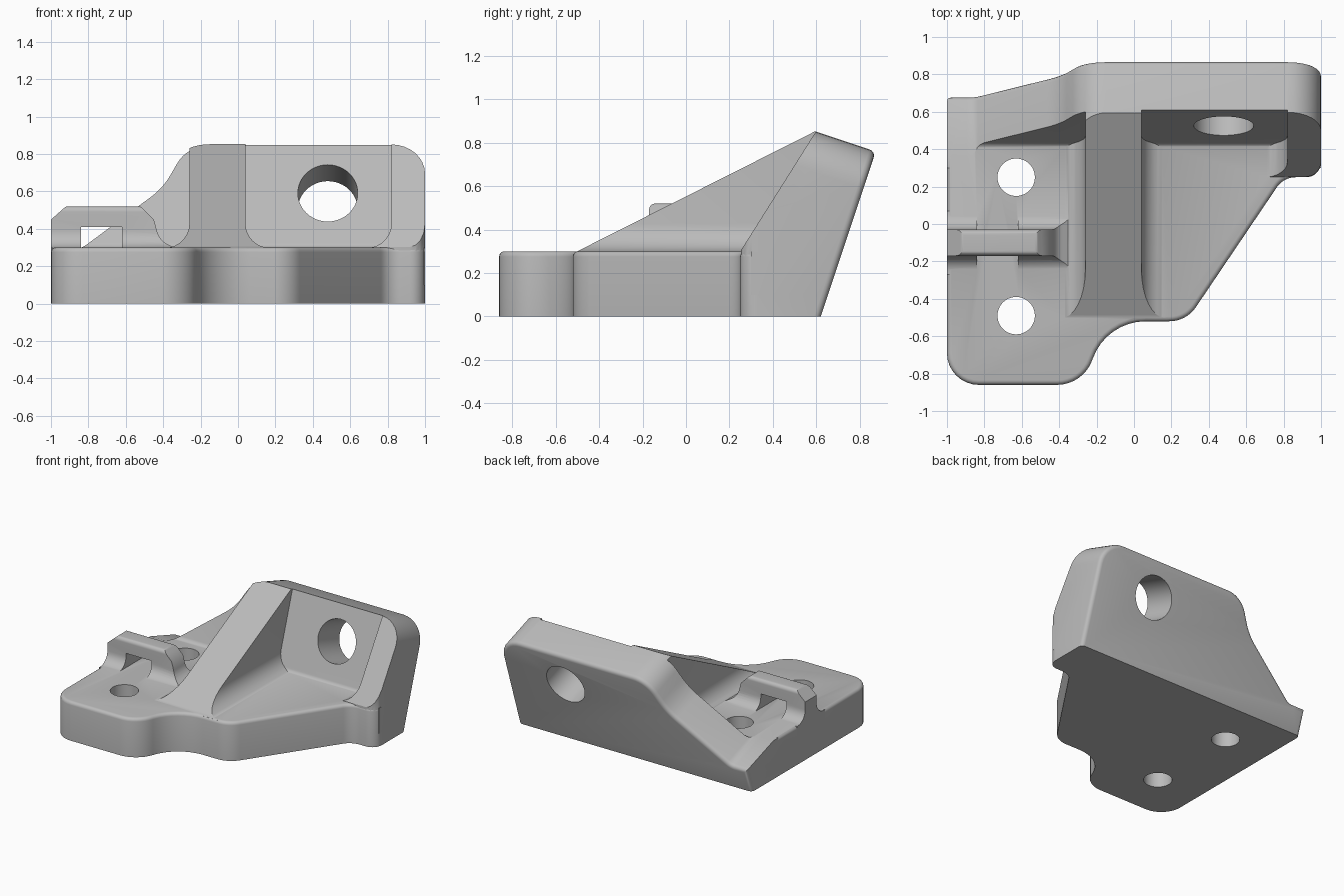
import bpy, bmesh, math
from mathutils import Vector, Matrix

if "Cube" in bpy.data.objects:
    bpy.data.objects.remove(bpy.data.objects["Cube"], do_unlink=True)

grey = bpy.data.materials.new("light grey")
grey.use_nodes = True
grey.diffuse_color = (0.5, 0.5, 0.5, 1)
grey.node_tree.nodes["Principled BSDF"].inputs["Base Color"].default_value = (0.5, 0.5, 0.5, 1)

# Directions of the leaning wall: up the slope, and out through its back
UP = Vector((0, 1, 3)).normalized()
OUT = Vector((0, 3, -1)).normalized()
FOOT = Vector((0, 0.62, 0))
FLOOR = 0.298          # fillets run out just under the plate top


def rounded(corners, steps=8):
    """Polygon from (x, y) or (x, y, radius) corners."""
    result = []
    for i, c in enumerate(corners):
        p = Vector(c[:2])
        if len(c) < 3:
            result.append(p)
            continue
        a = (Vector(corners[i - 1][:2]) - p).normalized()
        b = (Vector(corners[(i + 1) % len(corners)][:2]) - p).normalized()
        half = a.angle(b) / 2
        centre = p + (a + b).normalized() * (c[2] / math.sin(half))
        start = p + a * (c[2] / math.tan(half)) - centre
        end = p + b * (c[2] / math.tan(half)) - centre
        sweep = math.atan2(start.x * end.y - start.y * end.x, start.dot(end))
        for k in range(steps + 1):
            result.append(centre + Matrix.Rotation(sweep * k / steps, 2) @ start)
    return result


def finish(name, bm):
    bmesh.ops.recalc_face_normals(bm, faces=bm.faces)
    mesh = bpy.data.meshes.new(name)
    bm.to_mesh(mesh)
    bm.free()
    mesh.materials.append(grey)
    ob = bpy.data.objects.new(name, mesh)
    bpy.context.collection.objects.link(ob)
    return ob


def prism(name, corners, axes, lo, hi, origin=Vector(), bevel=None, width=0.03, cut=None):
    """Extrude a rounded profile, bevel chosen edges, optionally slice off the top."""
    u, v, w = (Vector(a) for a in axes)
    bm = bmesh.new()
    ring = [bm.verts.new(origin + u * p.x + v * p.y + w * lo) for p in rounded(corners)]
    face = bm.faces.new(ring)
    moved = bmesh.ops.extrude_face_region(bm, geom=[face])["geom"]
    bmesh.ops.translate(bm, verts=[g for g in moved if isinstance(g, bmesh.types.BMVert)],
                        vec=w * (hi - lo))
    bmesh.ops.recalc_face_normals(bm, faces=bm.faces)
    if bevel:
        edges = [e for e in bm.edges if all(bevel(x.co) for x in e.verts)]
        bmesh.ops.bevel(bm, geom=edges, offset=width, segments=4, profile=0.5,
                        affect='EDGES', clamp_overlap=False)
    if cut:
        geom = bm.verts[:] + bm.edges[:] + bm.faces[:]
        bmesh.ops.bisect_plane(bm, geom=geom, plane_co=cut[0], plane_no=cut[1], clear_outer=True)
        bmesh.ops.holes_fill(bm, edges=[e for e in bm.edges if e.is_boundary], sides=0)
    return finish(name, bm)


def cylinder(name, centre, direction, radius, depth):
    bm = bmesh.new()
    spin = direction.to_track_quat('Z', 'Y').to_matrix().to_4x4()
    bmesh.ops.create_cone(bm, cap_ends=True, segments=48, radius1=radius, radius2=radius,
                          depth=depth, matrix=Matrix.Translation(centre) @ spin)
    return finish(name, bm)


def combine(target, tool, operation):
    mod = target.modifiers.new("combine", 'BOOLEAN')
    mod.operation, mod.solver, mod.object = operation, 'EXACT', tool
    bpy.context.view_layer.objects.active = target
    bpy.ops.object.modifier_apply(modifier=mod.name)
    bpy.data.objects.remove(tool, do_unlink=True)


X, Y, Z = Vector((1, 0, 0)), Vector((0, 1, 0)), Vector((0, 0, 1))

# Base plate with softened top rim
bracket = prism("bracket", [
    (-1, -0.86, 0.17), (-0.27, -0.86, 0.2), (-0.15, -0.52, 0.3), (0.28, -0.52, 0.17),
    (0.8, 0.25, 0.12), (1, 0.25, 0.08), (1, 1), (-1, 1)],
    (X, Y, Z), 0, 0.3, bevel=lambda c: c.z > 0.29, width=0.025)

# Leaning wall, with a small fillet at its foot
wall = prism("wall", [
    (0.3, 0.1), (0.3, FLOOR), (0.427, FLOOR, 0.04), (0.661, 1), (1.3, 1), (1.3, 0.1)],
    (Y, Z, X), -1.1, 1.1)

# Tall rib with flared foot, sloping up to the wall top
rib = prism("rib", [
    (-0.4, 0.1), (-0.4, FLOOR), (-0.26, FLOOR, 0.13), (-0.26, 1),
    (0.04, 1), (0.04, FLOOR, 0.13), (0.18, FLOOR), (0.18, 0.1)],
    (X, Z, Y), -0.51, 0.64, cut=((0, -0.5, 0.3), (0, -0.555, 1.1)))

# Short end flange with rounded front corner
flange = prism("flange", [
    (0.68, 0.1), (0.68, FLOOR), (0.82, FLOOR, 0.13), (0.82, 1), (1, 1), (1, 0.1)],
    (X, Z, Y), 0.252, 0.64, bevel=lambda c: c.x > 0.99 and c.y < 0.26, width=0.08,
    cut=((0, 0.25, 0.3), (0, -0.555, 0.35)))

for part in (wall, rib, flange):
    combine(bracket, part, 'UNION')

# Trim everything to the wall outline, swept square to the leaning back
envelope = prism("envelope", [
    (-1, -0.8), (1, -0.8), (1, 0.8, 0.18), (-0.27, 0.8, 0.2),
    (-0.4, 0.56, 0.4), (-0.86, 0.2, 0.1), (-1, 0.2)],
    (X, UP, OUT), -2.2, 0, origin=FOOT,
    bevel=lambda c: abs((c - FOOT).dot(OUT)) < 0.01 and not (c - FOOT).dot(UP) < -0.9)
combine(bracket, envelope, 'INTERSECT')

# Bolt holes
combine(bracket, cylinder("wall_hole", FOOT + X * 0.48 + UP * 0.53 - OUT * 0.15, OUT, 0.16, 0.7),
        'DIFFERENCE')
for y in (0.25, -0.49):
    combine(bracket, cylinder("base_hole", Vector((-0.63, y, 0.15)), Z, 0.1, 0.6), 'DIFFERENCE')

# Tie loop: flared bar, shaped from the front, with a slot through it
loop = prism("tie_loop", [
    (-0.27, 0.2), (-0.27, FLOOR), (-0.17, FLOOR, 0.09), (-0.17, 0.52, 0.03),
    (-0.03, 0.52, 0.03), (-0.03, FLOOR, 0.09), (0.07, FLOOR), (0.07, 0.2)],
    (Y, Z, X), -1, -0.3)
combine(loop, prism("loop_shape", [
    (-1.1, 0.1), (-1.1, 0.36), (-0.92, 0.52, 0.03), (-0.52, 0.52, 0.03), (-0.45, 0.45),
    (-0.42, 0.34, 0.1), (-0.34, FLOOR), (-0.34, 0.1)], (X, Z, Y), -0.5, 0.5), 'INTERSECT')
combine(loop, prism("loop_slot", [(-0.84, 0.1), (-0.62, 0.1), (-0.62, 0.41), (-0.84, 0.41)],
                    (X, Z, Y), -0.6, 0.6), 'DIFFERENCE')
combine(bracket, loop, 'UNION')

# Smooth the fillets, keep the corners crisp
bpy.ops.object.select_all(action='DESELECT')
bracket.select_set(True)
bpy.context.view_layer.objects.active = bracket
bpy.ops.object.shade_smooth_by_angle(angle=math.radians(30))
